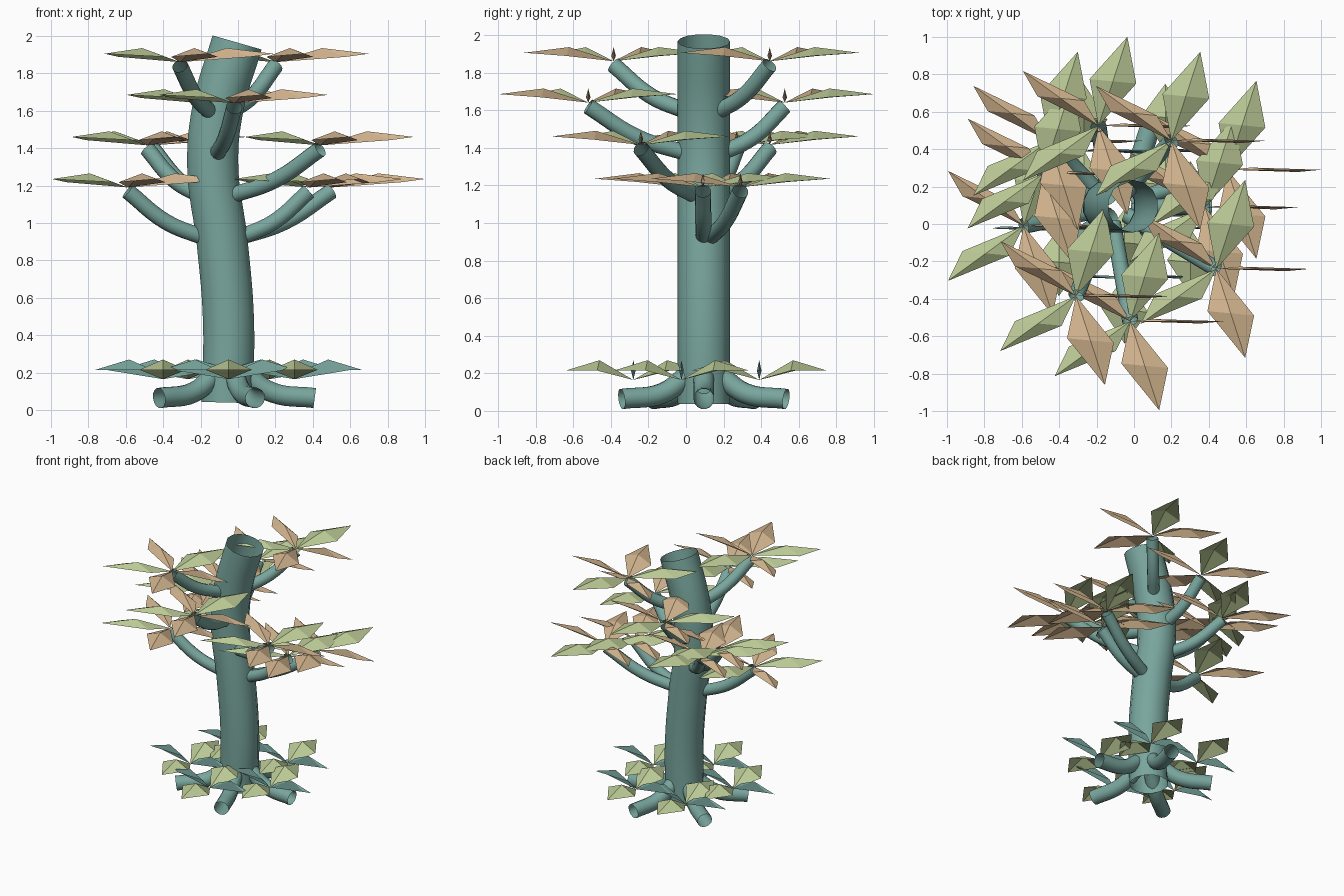
import bpy, bmesh, math
from mathutils import Vector

if "Cube" in bpy.data.objects:
    bpy.data.objects.remove(bpy.data.objects["Cube"])


def material(name, rgb):
    m = bpy.data.materials.new(name)
    m.diffuse_color = (*rgb, 1)
    m.use_nodes = True
    m.node_tree.nodes["Principled BSDF"].inputs["Base Color"].default_value = m.diffuse_color
    return m


TEAL = material("teal bark", (0.19, 0.38, 0.34))
GREEN = material("pale green", (0.49, 0.58, 0.30))
TAN = material("tan", (0.66, 0.47, 0.28))


def tube(name, points, radius):
    """Open-ended smooth tube through the points."""
    cu = bpy.data.curves.new(name, 'CURVE')
    cu.dimensions = '3D'
    cu.bevel_depth = radius
    cu.bevel_resolution = 5
    cu.resolution_u = 6
    cu.use_fill_caps = False
    sp = cu.splines.new('BEZIER')
    sp.bezier_points.add(len(points) - 1)
    for bp, p in zip(sp.bezier_points, points):
        bp.co = p
        bp.handle_left_type = bp.handle_right_type = 'AUTO'
    ob = bpy.data.objects.new(name, cu)
    bpy.context.collection.objects.link(ob)
    bpy.ops.object.select_all(action='DESELECT')
    ob.select_set(True)
    bpy.context.view_layer.objects.active = ob
    bpy.ops.object.convert(target='MESH')
    ob = bpy.context.object
    ob.data.materials.clear()
    ob.data.materials.append(TEAL)
    bpy.ops.object.shade_smooth_by_angle()
    return ob


def leaf_cluster(name, centre, count, length, ridge, edge, tip, colours):
    """Ridged diamond leaves around a centre; every leaf is widened along x."""
    bm = bmesh.new()
    c = Vector(centre)
    side = Vector((0.125, -0.012, 0))
    for i in range(count):
        a = math.tau * i / count
        d = Vector((math.cos(a), math.sin(a), 0)) * length
        up = Vector((0, 0, 1))
        base = bm.verts.new(c)
        mid = bm.verts.new(c + d * 0.5 + up * ridge)
        left = bm.verts.new(c + d * 0.5 - side + up * edge)
        right = bm.verts.new(c + d * 0.5 + side + up * edge)
        end = bm.verts.new(c + d + up * tip)
        for tri in ((base, right, mid), (mid, right, end),
                    (base, mid, left), (mid, end, left)):
            f = bm.faces.new(tri)
            f.normal_update()
            if f.normal.z < 0:
                f.normal_flip()
            f.material_index = i % 2
    me = bpy.data.meshes.new(name)
    bm.to_mesh(me)
    bm.free()
    for m in colours:
        me.materials.append(m)
    bpy.context.collection.objects.link(bpy.data.objects.new(name, me))


# Swaying trunk
TRUNK = [(-0.06, 0.04), (-0.05, 0.45), (-0.085, 0.9), (-0.135, 1.3),
         (-0.11, 1.6), (-0.005, 1.965)]
TY = 0.095
tube("trunk", [(x, TY, z) for x, z in TRUNK], 0.14)


def trunk_x(z):
    for (x0, z0), (x1, z1) in zip(TRUNK, TRUNK[1:]):
        if z <= z1:
            return x0 + (x1 - x0) * (z - z0) / (z1 - z0)
    return TRUNK[-1][0]


# Branches, each carrying a five-leaf cluster: x, y, leaf base height
CROWNS = [(-0.59, -0.01, 1.19), (0.5, 0.29, 1.19), (0.38, 0.09, 1.19),
          (0.44, -0.24, 1.415), (-0.485, 0.27, 1.415), (-0.455, 0.445, 1.415),
          (-0.02, -0.52, 1.64), (-0.19, 0.525, 1.64),
          (-0.31, -0.385, 1.86), (0.2, 0.445, 1.86)]
for n, (x, y, z) in enumerate(CROWNS, 1):
    top = Vector((x, y, z - 0.02))
    root = Vector((trunk_x(z - 0.26), TY, z - 0.27))
    flat = Vector((top.x - root.x, top.y - root.y, 0))
    root += flat.normalized() * 0.09
    bend = root.lerp(top, 0.5) - Vector((0, 0, 0.04))
    tube(f"branch_{n}", [root, bend, top], 0.043)
    leaf_cluster(f"crown_leaves_{n}", (x, y, z), 5, 0.5,
                 0.075, 0.028, 0.045, (TAN, GREEN))

# Roots arching out to the ground
for k in range(5):
    a = math.tau * k / 5
    pts = [(-0.05 + math.cos(a) * r, TY + math.sin(a) * r, z)
           for r, z in ((0.09, 0.19), (0.23, 0.095), (0.46, 0.064))]
    tube(f"root_{k + 1}", pts, 0.055)

# Low four-leaf clusters around the trunk base
for k in range(5):
    a = math.radians(270 + 72 * k)
    centre = (-0.05 + math.cos(a) * 0.37, 0.09 + math.sin(a) * 0.37, 0.165)
    leaf_cluster(f"ground_leaves_{k + 1}", centre, 4, 0.36,
                 0.105, 0.05, 0.05, (TEAL, GREEN))
